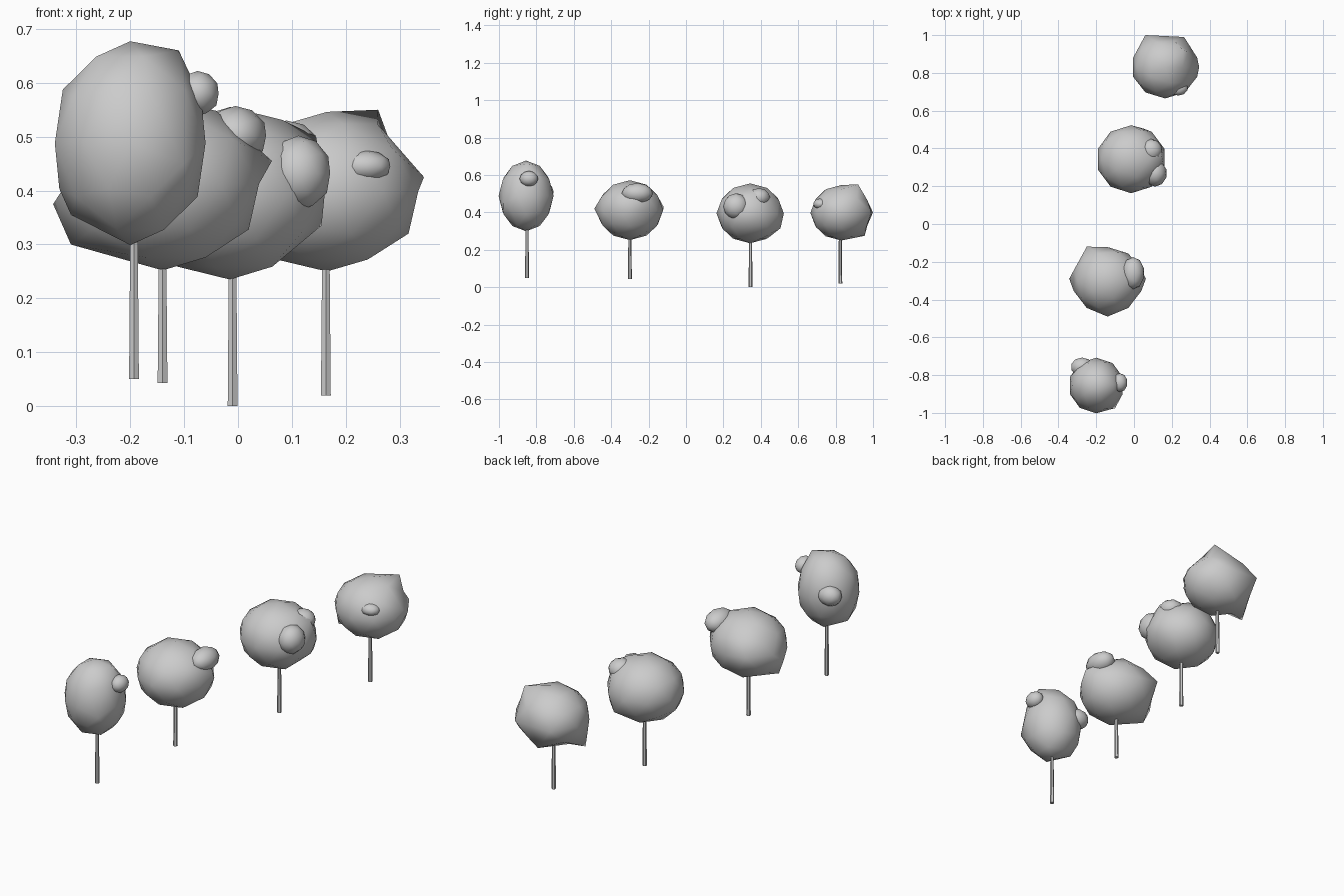
import bpy, bmesh
from mathutils import Vector, Matrix

if "Cube" in bpy.data.objects:
    bpy.data.objects.remove(bpy.data.objects["Cube"])


def finish(bm, name, smooth):
    mesh = bpy.data.meshes.new(name)
    bm.to_mesh(mesh)
    bm.free()
    for p in mesh.polygons:
        p.use_smooth = smooth
    ob = bpy.data.objects.new(name, mesh)
    bpy.context.collection.objects.link(ob)
    return ob


def blob(name, centre, radii, pulls=()):
    """Low-poly foliage ball; each pull drags its nearest vertex to a point."""
    bm = bmesh.new()
    bmesh.ops.create_icosphere(bm, subdivisions=2, radius=1.0)
    for v in bm.verts:
        v.co = Vector([c + r * k for c, r, k in zip(centre, radii, v.co)])
    free = list(bm.verts)
    for p in pulls:
        v = min(free, key=lambda q: (q.co - Vector(p)).length)
        v.co = p
        free.remove(v)
    return finish(bm, name, True)


def trunk(name, x, y, z0, z1):
    """Thin tapered trunk reaching a little into the crown."""
    bm = bmesh.new()
    z1 += 0.03
    bmesh.ops.create_cone(bm, cap_ends=True, segments=6, radius1=0.0105,
                          radius2=0.008, depth=z1 - z0,
                          matrix=Matrix.Translation((x, y, (z0 + z1) / 2)))
    return finish(bm, name, False)


# Each tree: trunk (x, y, bottom, top), crown centre, radii, pulls, clumps
trees = [
    dict(trunk=(-0.193, -0.85, 0.05, 0.30),
         crown=((-0.2, -0.855, 0.488), (0.147, 0.147, 0.189)),
         pulls=[(-0.10, -0.975, 0.45), (-0.11, -0.85, 0.66),
                (-0.31, -0.85, 0.355)],
         clumps=[((-0.075, -0.84, 0.58), (0.041, 0.05, 0.042)),
                 ((-0.275, -0.757, 0.51), (0.06, 0.05, 0.05))]),
    dict(trunk=(-0.14, -0.30, 0.043, 0.255),
         crown=((-0.14, -0.30, 0.412), (0.188, 0.178, 0.16)),
         pulls=[(0.063, -0.29, 0.455), (-0.343, -0.29, 0.375),
                (-0.31, -0.30, 0.30), (-0.14, -0.49, 0.42),
                (-0.25, -0.12, 0.43)],
         clumps=[((-0.005, -0.26, 0.502), (0.06, 0.085, 0.055))]),
    dict(trunk=(-0.01, 0.345, 0.0, 0.235),
         crown=((-0.015, 0.343, 0.395), (0.185, 0.18, 0.16)),
         pulls=[(0.145, 0.37, 0.50), (0.155, 0.36, 0.335),
                (0.05, 0.505, 0.315)],
         clumps=[((0.112, 0.268, 0.432), (0.062, 0.07, 0.07)),
                 ((0.09, 0.39, 0.48), (0.06, 0.06, 0.05))]),
    dict(trunk=(0.163, 0.825, 0.02, 0.25),
         crown=((0.165, 0.83, 0.398), (0.178, 0.165, 0.148)),
         pulls=[(0.26, 0.92, 0.55), (0.345, 0.83, 0.425),
                (-0.005, 0.81, 0.272), (0.06, 1.0, 0.40),
                (0.265, 0.99, 0.40), (0.16, 0.955, 0.275)],
         clumps=[((0.235, 0.72, 0.445), (0.05, 0.04, 0.03))]),
]

for i, t in enumerate(trees, 1):
    trunk(f"trunk_{i}", *t["trunk"])
    blob(f"crown_{i}", *t["crown"], t["pulls"])
    for j, c in enumerate(t["clumps"], 1):
        blob(f"leaf_clump_{i}_{j}", *c)
